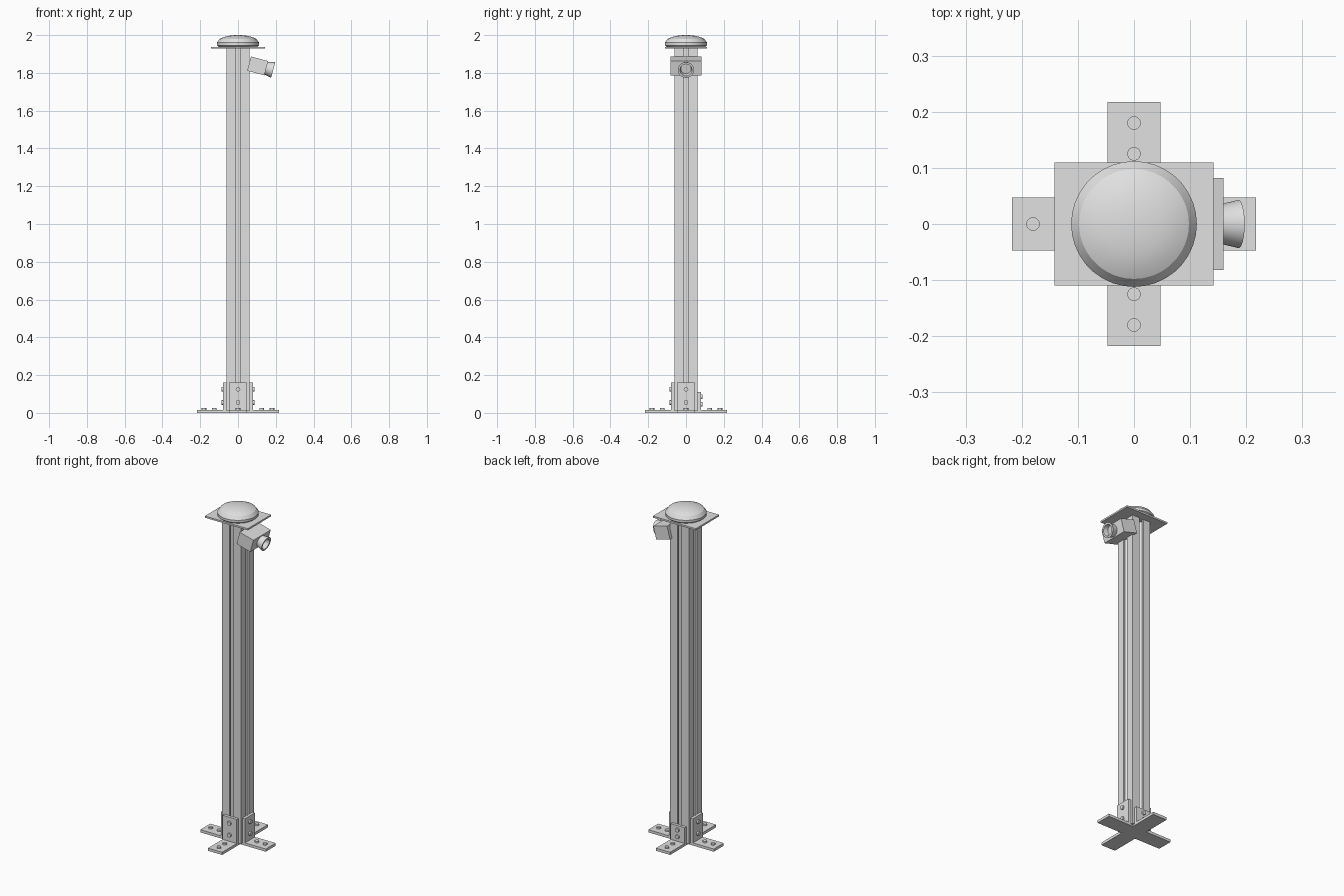
import bpy, bmesh
from math import radians, pi
from mathutils import Matrix, Vector

cube = bpy.data.objects.get("Cube")
if cube:
    bpy.data.objects.remove(cube, do_unlink=True)

grey = bpy.data.materials.new("light grey")
grey.use_nodes = True
colour = (0.75, 0.75, 0.75, 1)
grey.diffuse_color = colour
grey.node_tree.nodes["Principled BSDF"].inputs["Base Color"].default_value = colour


def finish(name, bm, matrix=Matrix(), smooth=False):
    bmesh.ops.recalc_face_normals(bm, faces=bm.faces[:])
    mesh = bpy.data.meshes.new(name)
    bm.to_mesh(mesh)
    bm.free()
    mesh.materials.append(grey)
    ob = bpy.data.objects.new(name, mesh)
    ob.matrix_world = matrix
    bpy.context.collection.objects.link(ob)
    if smooth:
        bpy.ops.object.select_all(action='DESELECT')
        ob.select_set(True)
        bpy.context.view_layer.objects.active = ob
        bpy.ops.object.shade_smooth_by_angle(angle=radians(25))
    return ob


def box(name, low, high, matrix=Matrix()):
    bm = bmesh.new()
    bmesh.ops.create_cube(bm, size=1)
    low, high = Vector(low), Vector(high)
    bmesh.ops.scale(bm, vec=high - low, verts=bm.verts)
    bmesh.ops.translate(bm, vec=(low + high) / 2, verts=bm.verts)
    return finish(name, bm, matrix)


def prism(name, quarter, z0, z1):
    # Repeat a quarter outline four times around z and extrude it upward
    bm = bmesh.new()
    verts = []
    for k in range(4):
        turn = Matrix.Rotation(k * pi / 2, 3, 'Z')
        verts += [bm.verts.new(turn @ Vector((x, y, z0))) for x, y in quarter]
    face = bm.faces.new(verts)
    grown = bmesh.ops.extrude_face_region(bm, geom=[face])["geom"]
    top = [v for v in grown if isinstance(v, bmesh.types.BMVert)]
    bmesh.ops.translate(bm, vec=(0, 0, z1 - z0), verts=top)
    return finish(name, bm)


def lathe(name, profile, matrix=Matrix(), steps=32):
    bm = bmesh.new()
    verts = [bm.verts.new((r, 0, z)) for r, z in profile]
    edges = [bm.edges.new(pair) for pair in zip(verts, verts[1:])]
    bmesh.ops.spin(bm, geom=verts + edges, cent=(0, 0, 0), axis=(0, 0, 1),
                   angle=2 * pi, steps=steps)
    bmesh.ops.remove_doubles(bm, verts=bm.verts, dist=0.0002)
    return finish(name, bm, matrix, True)


def bolt(name, matrix):
    lathe(name, [(0, -0.004), (0.012, -0.004), (0.012, 0.009), (0, 0.009)], matrix, 20)


# Slotted square post
S, G, W = 0.062, 0.014, 0.03
post_corner = [(S, G), (S, S), (G, S), (G, 0.05), (W, 0.05), (W, 0.042),
               (G, 0.024), (-G, 0.024), (-W, 0.042), (-W, 0.05), (-G, 0.05), (-G, S)]
post_corner = post_corner[2:]
post_corner = post_corner[:-1] + [(-G, S), (-S, S)]
prism("post", post_corner, 0.01, 1.932)

# Cross shaped foot
prism("base_cross", [(0.047, 0.047), (0.047, 0.217), (-0.047, 0.217)], 0, 0.016)

# Upright bracket plates and their bolts
sides = [("left", 0, 0.16), ("back", 1, 0.11), ("right", 2, 0.16), ("front", 3, 0.16)]
for side, k, height in sides:
    turn = Matrix.Rotation(k * pi / 2, 4, 'Z')
    box(side + "_bracket", (S, -0.047, 0.008), (0.079, 0.047, height), turn)
    for x in (0.125, 0.18):
        bolt(side + "_floor_bolt", turn @ Matrix.Translation((x, 0, 0.016)))
    outward = Matrix.Rotation(pi / 2, 4, 'Y')
    for z in ((0.055, 0.125) if height > 0.15 else (0.045, 0.085)):
        bolt(side + "_post_bolt", turn @ Matrix.Translation((0.079, 0, z)) @ outward)

# Cap plate and dome
box("cap_plate", (-0.142, -0.11, 1.928), (0.142, 0.11, 1.938))
lathe("dome", [(0, 1.936), (0.1, 1.936), (0.112, 1.946), (0.112, 1.96), (0.098, 1.979),
               (0.08, 1.988), (0.055, 1.995), (0.028, 1.999), (0, 2.0)], steps=36)

# Camera tilted downward
tilt = Matrix.Translation((0.104, 0, 1.837)) @ Matrix.Rotation(radians(15), 4, 'Y')
box("camera_body", (-0.047, -0.082, -0.039), (0.047, 0.082, 0.039), tilt)
aim = tilt @ Matrix.Translation((0.047, 0, 0)) @ Matrix.Rotation(pi / 2, 4, 'Y')
lathe("lens_hood", [(0, -0.005), (0.034, -0.005), (0.034, 0), (0.043, 0.038),
                    (0.032, 0.038), (0.027, 0.012), (0, 0.012)], aim)
